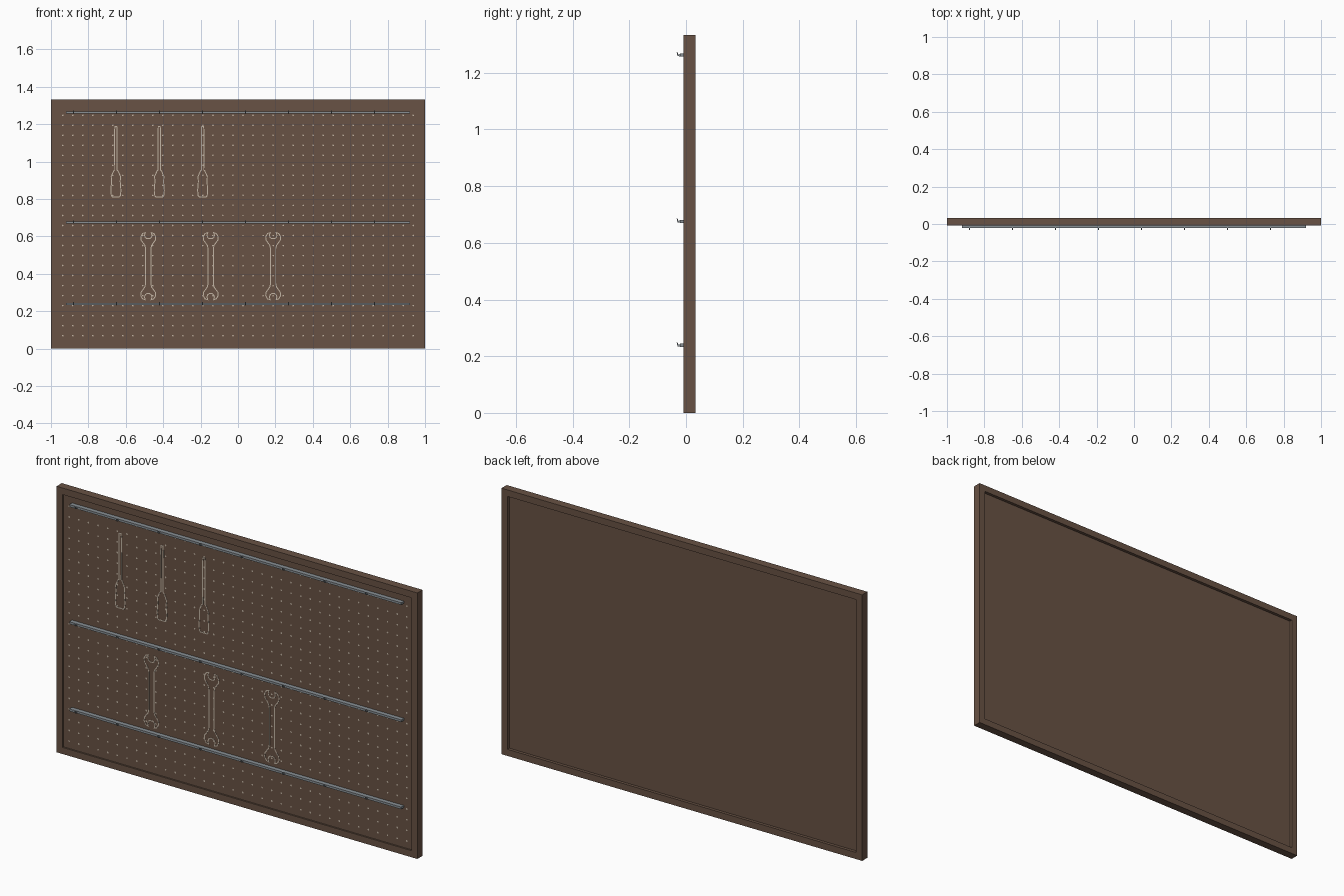
import bpy, bmesh, math
from mathutils import Vector, Matrix

if "Cube" in bpy.data.objects:
    bpy.data.objects.remove(bpy.data.objects["Cube"])


def material(name, rgb):
    m = bpy.data.materials.new(name)
    m.diffuse_color = (*rgb, 1)
    m.use_nodes = True
    m.node_tree.nodes["Principled BSDF"].inputs["Base Color"].default_value = m.diffuse_color
    return m


WOOD = material("brown_wood", (0.14, 0.085, 0.058))
STEEL = material("steel", (0.25, 0.28, 0.30))
PAINT = material("pale_marking", (0.55, 0.47, 0.38))
FRONT, BACK, BOARD = -0.008, 0.033, 0.0     # y of frame front, frame back, board face


def finish(name, bm, mat):
    bmesh.ops.recalc_face_normals(bm, faces=bm.faces)
    me = bpy.data.meshes.new(name)
    bm.to_mesh(me)
    bm.free()
    me.materials.append(mat)
    ob = bpy.data.objects.new(name, me)
    bpy.context.collection.objects.link(ob)
    return ob


def box(name, x, y, z, mat):
    bm = bmesh.new()
    size = Vector((x[1] - x[0], y[1] - y[0], z[1] - z[0]))
    mid = Vector((sum(x), sum(y), sum(z))) / 2
    bmesh.ops.create_cube(bm, size=1,
                          matrix=Matrix.Translation(mid) @ Matrix.Diagonal((*size, 1)))
    return finish(name, bm, mat)


def add_prism(bm, profile, x0, x1):
    """Extrude a closed (y, z) profile along x."""
    ends = [[bm.verts.new((x, y, z)) for y, z in profile] for x in (x0, x1)]
    n = len(profile)
    for e in ends:
        bm.faces.new(e)
    for i in range(n):
        j = (i + 1) % n
        bm.faces.new((ends[0][i], ends[0][j], ends[1][j], ends[1][i]))


def outline(name, pts, x, width=0.005):
    """Thin painted line along a closed (x, z) contour."""
    bm = bmesh.new()
    n = len(pts)
    rims = []
    for i in range(n):
        p = Vector(pts[i])
        a = (p - Vector(pts[i - 1])).normalized()
        b = (Vector(pts[(i + 1) % n]) - p).normalized()
        na, nb = Vector((-a.y, a.x)), Vector((-b.y, b.x))
        m = (na + nb).normalized()
        off = m * (width / 2 / max(m.dot(na), 0.5))
        rims.append([bm.verts.new((x + q.x, BOARD, q.y)) for q in (p - off, p + off)])
    for i in range(n):
        a, b = rims[i], rims[(i + 1) % n]
        bm.faces.new((a[0], b[0], b[1], a[1]))
    # raise the line slightly off the board
    top = bmesh.ops.extrude_face_region(bm, geom=bm.faces[:])["geom"]
    for v in top:
        if isinstance(v, bmesh.types.BMVert):
            v.co.y -= 0.001
    return finish(name, bm, PAINT)


# Frame
box("top_frame", (-1, 1), (FRONT, BACK), (1.30, 1.333), WOOD)
box("bottom_frame", (-1, 1), (FRONT, BACK), (0, 0.033), WOOD)
for side, s in (("left", -1), ("right", 1)):
    box(side + "_frame", sorted((s, s * 0.967)), (FRONT, BACK), (0.033, 1.30), WOOD)

# Back board
box("board", (-0.967, 0.967), (BOARD, 0.018), (0.033, 1.30), WOOD)

# Grid of peg holes shown as small pale discs
bm = bmesh.new()
turn = Matrix.Rotation(math.pi / 2, 4, 'X')
for c in range(36):
    for r in range(23):
        pos = Vector(((c - 17.5) * 0.0535, BOARD - 0.0004, 0.07 + r * 0.0535))
        bmesh.ops.create_circle(bm, cap_ends=True, segments=8, radius=0.0045,
                                matrix=Matrix.Translation(pos) @ turn)
holes = finish("peg_holes", bm, PAINT)
for p in holes.data.polygons:
    if p.normal.y > 0:
        p.flip()

# Three rails with upturned hooks
HOOK = [(-0.021, -0.005), (-0.030, -0.004), (-0.033, 0.009),
        (-0.030, 0.010), (-0.027, 0.001), (-0.021, 0.003)]
for name, z in (("top", 1.263), ("middle", 0.676), ("bottom", 0.239)):
    box(name + "_rail", (-0.92, 0.92), (-0.022, BOARD), (z - 0.006, z + 0.005), STEEL)
    bm = bmesh.new()
    for i in range(8):
        x = -0.88 + i * 0.23
        add_prism(bm, [(y, z + dz) for y, dz in HOOK], x - 0.003, x + 0.003)
    finish(name + "_rail_hooks", bm, STEEL)

# Screwdriver outlines
half = [(0.005, 1.187), (0.007, 1.165), (0.006, 0.955), (0.012, 0.95), (0.025, 0.92),
        (0.023, 0.895), (0.027, 0.845), (0.024, 0.818), (0.019, 0.812)]
driver = half + [(-x, z) for x, z in reversed(half)]
for i in range(3):
    outline(f"screwdriver_outline_{i + 1}", driver, -0.653 + i * 0.232)

# Double-ended wrench outlines
MID = 0.441
half = [(0.008, 0.588), (0.016, 0.594), (0.020, 0.606), (0.016, 0.62), (0.030, 0.616),
        (0.040, 0.598), (0.038, 0.58), (0.027, 0.565), (0.018, 0.552), (0.014, 0.535)]
half += [(x, 2 * MID - z) for x, z in reversed(half)]
wrench = half + [(-x, z) for x, z in reversed(half)]
for i in range(3):
    outline(f"wrench_outline_{i + 1}", wrench, -0.48 + i * 0.334)
